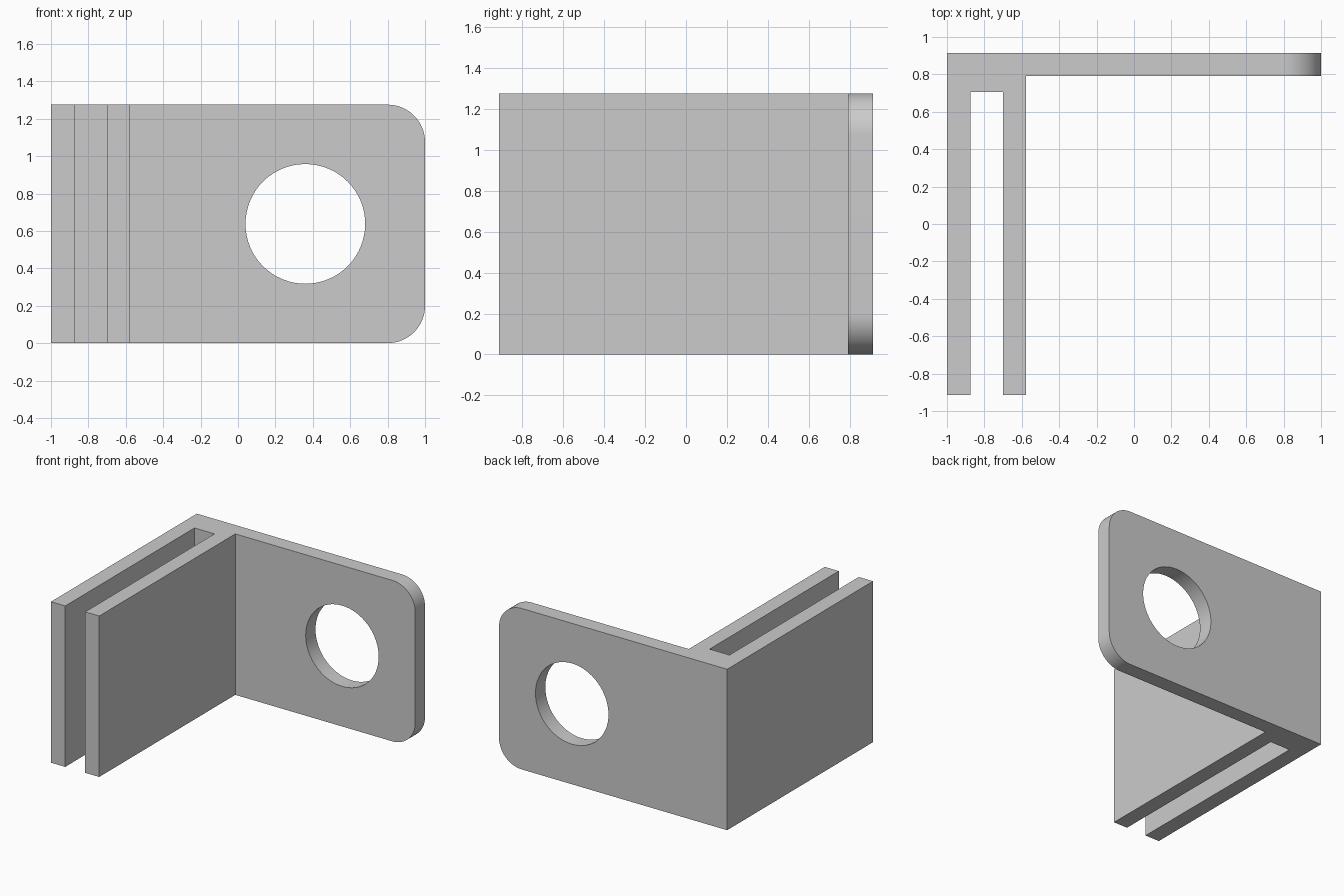
import bpy, bmesh, math
from mathutils import Vector

cube = bpy.data.objects.get("Cube")
if cube:
    bpy.data.objects.remove(cube, do_unlink=True)

HEIGHT = 1.275
BACK, FRONT = 0.913, -0.913
PLATE_FRONT = 0.79
CORNER = 0.2

# Plain grey material
grey = bpy.data.materials.new("plain grey")
grey.use_nodes = True
colour = (0.6, 0.6, 0.6, 1)
grey.diffuse_color = colour
grey.node_tree.nodes["Principled BSDF"].inputs["Base Color"].default_value = colour

# Bracket plan: slotted double wall joined to a mounting plate
plan = [(-1, FRONT), (-0.875, FRONT), (-0.875, 0.705), (-0.7, 0.705),
        (-0.7, FRONT), (-0.577, FRONT), (-0.577, PLATE_FRONT),
        (1, PLATE_FRONT), (1, BACK), (-1, BACK)]
bm = bmesh.new()
base = bm.faces.new([bm.verts.new((x, y, 0)) for x, y in plan])
top = bmesh.ops.extrude_face_region(bm, geom=[base])["geom"]
bmesh.ops.translate(bm, vec=Vector((0, 0, HEIGHT)),
                    verts=[v for v in top if isinstance(v, bmesh.types.BMVert)])
bmesh.ops.recalc_face_normals(bm, faces=bm.faces)

# Rounded outer corners of the plate
ends = [e for e in bm.edges
        if all(v.co.x > 0.99 for v in e.verts)
        and abs(e.verts[0].co.z - e.verts[1].co.z) < 0.01]
bmesh.ops.bevel(bm, geom=ends, offset=CORNER, offset_type='OFFSET',
                segments=16, profile=0.5, affect='EDGES')
mesh = bpy.data.meshes.new("bracket")
bm.to_mesh(mesh)
bm.free()
mesh.materials.append(grey)
bracket = bpy.data.objects.new("bracket", mesh)
bpy.context.collection.objects.link(bracket)

# Round hole through the plate
bpy.ops.mesh.primitive_cylinder_add(
    vertices=64, radius=0.32, depth=0.5,
    location=(0.36, (BACK + PLATE_FRONT) / 2, HEIGHT / 2),
    rotation=(math.pi / 2, 0, 0))
cutter = bpy.context.object
cutter.name = "hole_cutter"
cutter.hide_render = True
cutter.data.materials.append(grey)

bpy.ops.object.select_all(action='DESELECT')
bracket.select_set(True)
bpy.context.view_layer.objects.active = bracket
cut = bracket.modifiers.new("hole", 'BOOLEAN')
cut.operation = 'DIFFERENCE'
cut.solver = 'EXACT'
cut.object = cutter
bpy.ops.object.modifier_apply(modifier=cut.name)
bpy.data.objects.remove(cutter, do_unlink=True)

bpy.ops.object.shade_smooth_by_angle(angle=math.radians(30))
